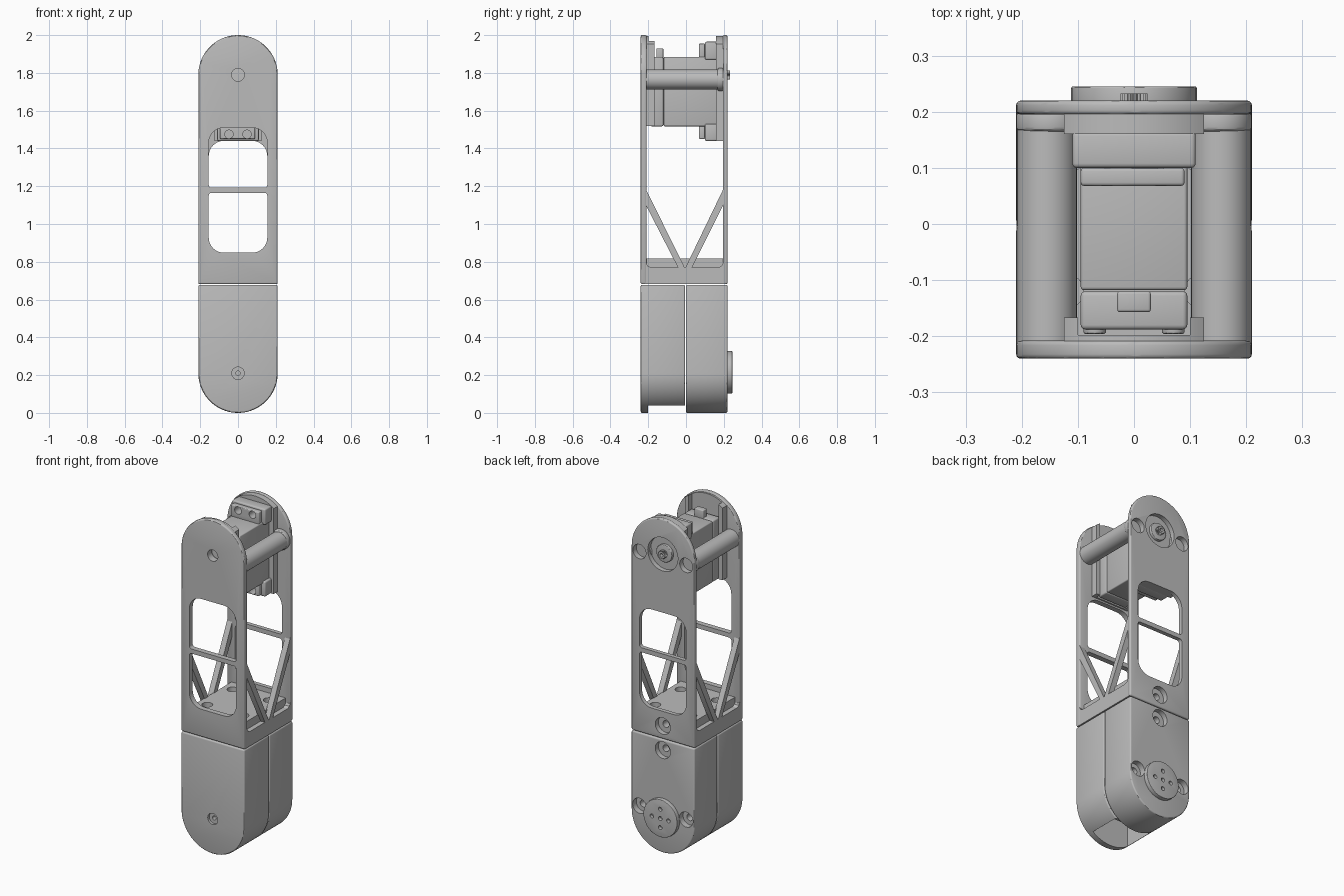
import bpy, bmesh
from math import sin, cos, pi, radians, sqrt
from mathutils import Vector

if "Cube" in bpy.data.objects:
    bpy.data.objects.remove(bpy.data.objects["Cube"])

grey = bpy.data.materials.new("mid grey")
grey.use_nodes = True
COLOUR = (0.5, 0.5, 0.5, 1)
grey.diffuse_color = COLOUR
grey.node_tree.nodes["Principled BSDF"].inputs["Base Color"].default_value = COLOUR

R = 0.21            # half width and end radius
FRONT, BACK = -0.24, 0.22
SEAM = 0.682        # joint between housing and frame
AXIS = 1.79         # upper pivot height
parts = []


def arc(cx, cz, r, a0, a1, n):
    return [(cx + r * cos(radians(a0 + (a1 - a0) * i / n)),
             cz + r * sin(radians(a0 + (a1 - a0) * i / n))) for i in range(n + 1)]


def circle(cx, cz, r, n=40):
    return arc(cx, cz, r, 0, 360, n)[:-1]


def rounded(x0, x1, z0, z1, low, high):
    """Rectangle with separate corner radii for the bottom and the top."""
    return (arc(x1 - high, z1 - high, high, 0, 90, 8) + arc(x0 + high, z1 - high, high, 90, 180, 8)
            + arc(x0 + low, z0 + low, low, 180, 270, 8) + arc(x1 - low, z0 + low, low, 270, 360, 8))


def prism(name, pts, a, b, axis="y", bevel=0.0):
    """Extrude a 2D profile from a to b along an axis."""
    place = {"x": lambda p: (a, p[0], p[1]), "y": lambda p: (p[0], a, p[1]),
             "z": lambda p: (p[0], p[1], a)}[axis]
    shift = Vector([(b - a) * (axis == k) for k in "xyz"])
    bm = bmesh.new()
    face = bm.faces.new([bm.verts.new(place(p)) for p in pts])
    new = bmesh.ops.extrude_face_region(bm, geom=[face])["geom"]
    bmesh.ops.translate(bm, vec=shift, verts=[v for v in new if isinstance(v, bmesh.types.BMVert)])
    bmesh.ops.recalc_face_normals(bm, faces=bm.faces)
    mesh = bpy.data.meshes.new(name)
    bm.to_mesh(mesh)
    bm.free()
    mesh.materials.append(grey)
    obj = bpy.data.objects.new(name, mesh)
    bpy.context.collection.objects.link(obj)
    if bevel:
        mod = obj.modifiers.new("soft edges", "BEVEL")
        mod.width, mod.segments, mod.angle_limit = bevel, 3, radians(40)
    parts.append(obj)
    return obj


def box(name, x, y, z, bevel=0.0):
    return prism(name, [(x[0], z[0]), (x[1], z[0]), (x[1], z[1]), (x[0], z[1])], *y, bevel=bevel)


def cylinder(name, x, z, r, a, b, bevel=0.0):
    return prism(name, circle(x, z, r), a, b, bevel=bevel)


def cut(targets, *cutters):
    """Subtract cutters, which stay as hidden helpers until baked."""
    for c in cutters:
        c.hide_render = True
        for t in targets:
            mod = t.modifiers.new("cut", "BOOLEAN")
            mod.operation, mod.object, mod.solver = "DIFFERENCE", c, "EXACT"


# Lower housing: two shells with a rounded bottom end
bottom_end = arc(0, R, R, 180, 360, 48) + [(R, SEAM - 0.004), (-R, SEAM - 0.004)]
front_shell = prism("housing_front", bottom_end, FRONT, -0.004, bevel=0.008)
back_shell = prism("housing_back", bottom_end, -0.001, BACK, bevel=0.008)
pocket = box("pocket", (-0.123, 0.123), (-0.2, -0.02), (-0.1, 0.5))
slot = box("slot", (-0.2, 0.2), (-0.2, 0.0), (-0.1, 0.04))
cut([front_shell], pocket, slot, cylinder("hole", 0, R, 0.033, -0.3, -0.225),
    cylinder("hole", 0, R, 0.012, -0.3, -0.19))
cut([back_shell], cylinder("bore", 0, 0.615, 0.05, 0.19, 0.3), cylinder("bore", 0, 0.615, 0.02, 0.1, 0.3))
for s in (-1, 1):
    cut([back_shell], cylinder("bore", s * 0.155, 0.24, 0.045, 0.185, 0.3),
        cylinder("bore", s * 0.155, 0.24, 0.02, 0.1, 0.3))

# Output horn with its five holes
horn = cylinder("output_horn", 0, R + 0.005, 0.112, 0.2, 0.245, 0.003)
for dx, dz in ((0, 0), (0.055, 0), (-0.055, 0), (0, 0.055), (0, -0.055)):
    cut([horn], cylinder("hole", dx, R + 0.005 + dz, 0.012, 0.225, 0.3, 0))

# Frame plates with a rounded top end and two windows each
top_end = arc(0, AXIS, R, 0, 180, 48) + [(-R, SEAM), (R, SEAM)]
front_plate = prism("front_plate", top_end, FRONT, -0.208, bevel=0.008)
back_plate = prism("back_plate", top_end, 0.195, BACK, bevel=0.008)
for plate, y, top in ((front_plate, FRONT, 1.51), (back_plate, BACK, 1.44)):
    cut([plate], prism("window", rounded(-0.155, 0.155, 0.848, 1.165, 0.08, 0.015), y - 0.1, y + 0.1),
        prism("window", rounded(-0.155, 0.155, 1.192, top, 0.015, 0.08), y - 0.1, y + 0.1))
cut([front_plate], cylinder("hole", 0, AXIS, 0.034, -0.3, -0.1))

# Thickened inner faces near the upper pivot
w = 0.125
pad_top = AXIS + sqrt((R - 0.005) ** 2 - w ** 2)
pad_shape = [(w, pad_top)] + [p for p in arc(0, AXIS, R - 0.005, 0, 180, 48) if abs(p[0]) < w - 0.001]
pad_shape += [(-w, pad_top), (-w, 1.44), (w, 1.44)]
back_pad = prism("back_pad", pad_shape, 0.16, 0.21)
front_pad = prism("front_pad", pad_shape, -0.215, -0.167)
cut([front_pad], box("channel", (-0.1, 0.1), (-0.198, -0.1), (1.3, 2.1)),
    box("trim", (-0.3, 0.3), (-0.3, 0.0), (1.3, 1.52)), cylinder("hole", 0, AXIS, 0.034, -0.3, -0.1))

# Round recess, drive spline and collar on the back
cut([back_plate, back_pad], cylinder("recess", 0, AXIS, 0.1, 0.192, 0.3))
collar = cylinder("spline_collar", 0, AXIS, 0.052, 0.15, 0.21, 0.004)
teeth = []
for i in range(40):
    r = 0.024 if i % 2 else 0.02
    teeth.append((r * cos(i * pi / 20), AXIS + r * sin(i * pi / 20)))
spline = prism("drive_spline", teeth, 0.15, 0.233)
cut([spline], cylinder("hole", 0, AXIS, 0.01, 0.2, 0.3))

# Crossbars between the plates, with screw bores at the back
for s in (-1, 1):
    bar = cylinder("crossbar", s * 0.155, 1.765, 0.053, -0.22, 0.205)
    foot = cylinder("crossbar_collar", s * 0.15, 1.765, 0.06, 0.165, 0.2, 0.008)
    cut([bar, foot, back_plate, back_pad], cylinder("bore", s * 0.155, 1.765, 0.043, 0.188, 0.3))
    cut([bar], cylinder("bore", s * 0.155, 1.765, 0.02, 0.12, 0.3))

# Base of the frame with floor holes
base = box("frame_base", (-0.209, 0.209), (-0.23, 0.21), (SEAM, 0.77))
floor = box("frame_floor", (-0.18, 0.18), (-0.22, 0.2), (0.72, 0.818))
for sx in (-1, 1):
    for sy in (-1, 1):
        cut([floor], prism("hole", circle(sx * 0.12, sy * 0.12, 0.03), 0.74, 0.9, "z"))
cut([back_plate, base, floor], cylinder("bore", 0, 0.76, 0.05, 0.19, 0.3),
    cylinder("bore", 0, 0.76, 0.02, 0.13, 0.3))

# Diagonal side struts
for s in (-1, 1):
    for t, end in ((-1, -0.215), (1, 0.2)):
        profile = [(-0.005, 0.765), (end, 1.19), (end, 1.105), (-0.005 + t * 0.035, 0.765)]
        prism("side_strut", profile, s * 0.209, s * 0.175, "x")
        # Small gusset in the lower outer corner
        prism("corner_gusset", [(end, 0.765), (end, 0.8), (end - t * 0.012, 0.778), (end - t * 0.04, 0.765)],
              s * 0.209, s * 0.175, "x")

# Servo motor
box("servo_body", (-0.095, 0.095), (-0.118, 0.165), (1.517, 1.885), 0.006)
box("servo_cover", (-0.095, 0.095), (-0.188, -0.12), (1.517, 1.885), 0.008)
plug = box("servo_plug", (-0.03, 0.03), (-0.157, -0.12), (1.87, 1.93), 0.005)
for x in (-0.07, 0.07):
    for z in (1.545, 1.855):
        cylinder("cover_screw", x, z, 0.02, -0.196, -0.18, 0.004)
for z0, z1, hole in ((1.44, 1.53, 1.475), (1.87, 1.965, 1.93)):
    tab = box("servo_tab", (-0.095, 0.09), (0.068, 0.1), (z0 + 0.01, z1 - 0.01), 0.006)
    mount = box("servo_mount", (-0.11, 0.11), (0.1, 0.165), (z0, z1), 0.008)
    for x in (-0.048, 0.048):
        cut([tab, mount], cylinder("hole", x, hole, 0.022, 0.0, 0.12))

# Bake modifiers, remove helpers, smooth rounded surfaces
graph = bpy.context.evaluated_depsgraph_get()
solids = [p for p in parts if not p.hide_render]
baked = [bpy.data.meshes.new_from_object(p.evaluated_get(graph)) for p in solids]
for p, mesh in zip(solids, baked):
    p.modifiers.clear()
    p.data = mesh
for p in parts:
    if p.hide_render:
        bpy.data.objects.remove(p)
bpy.ops.object.select_all(action="DESELECT")
for p in solids:
    p.select_set(True)
bpy.context.view_layer.objects.active = solids[0]
bpy.ops.object.shade_smooth_by_angle(angle=radians(30))
